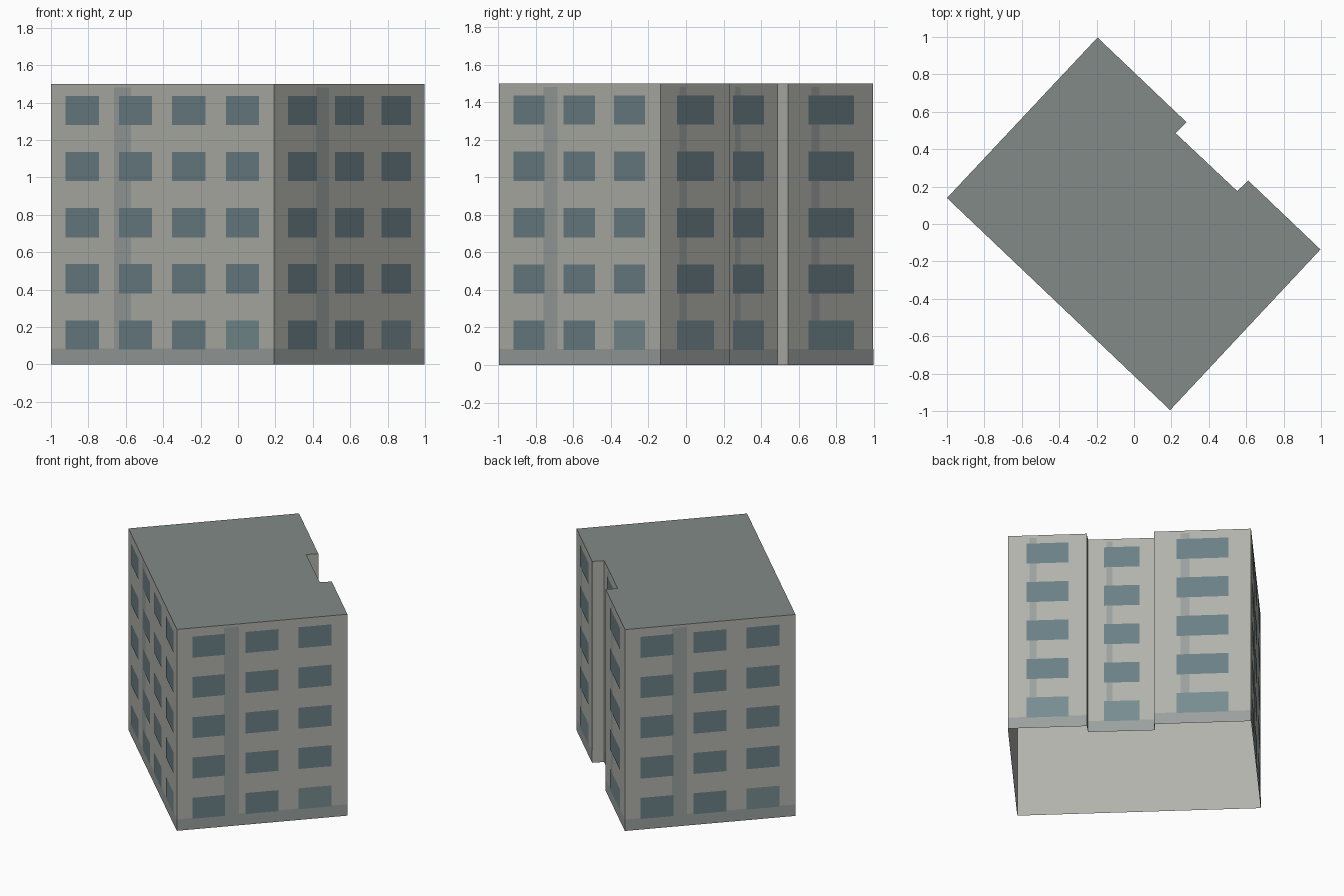
import bpy
from mathutils import Vector

if "Cube" in bpy.data.objects:
    bpy.data.objects.remove(bpy.data.objects["Cube"])

H = 1.5
# Footprint, counter-clockwise
FOOT = [(-1, .139), (.193, -.995), (.997, -.136), (.611, .232),
        (.552, .176), (.222, .486), (.281, .544), (-.195, .997)]

# Wall index -> (window spans, drain strip span) as fractions of wall length
LONG = ([(.067, .216), (.305, .454), (.544, .693), (.785, .933)], (.283, .359))
SIDE = ([(.09, .283), (.402, .595), (.713, .907)], (.277, .363))
BACK = ([(.235, .77)], (.275, .365))
FACADES = {0: LONG, 1: SIDE, 2: BACK, 4: BACK, 6: BACK, 7: SIDE}


def material(name, rgb):
    m = bpy.data.materials.new(name)
    m.diffuse_color = (*rgb, 1)
    m.use_nodes = True
    m.node_tree.nodes["Principled BSDF"].inputs["Base Color"].default_value = m.diffuse_color
    return m


def make(name, verts, faces, mat):
    me = bpy.data.meshes.new(name)
    me.from_pydata(verts, [], faces)
    me.materials.append(mat)
    me.update()
    ob = bpy.data.objects.new(name, me)
    bpy.context.collection.objects.link(ob)
    return ob


def panel(wall, u0, u1, z0, z1, lift):
    """Corners of a flat rectangle just proud of one wall."""
    a = Vector((*FOOT[wall], 0))
    d = Vector((*FOOT[(wall + 1) % len(FOOT)], 0)) - a
    out = Vector((d.y, -d.x, 0)).normalized() * lift
    return [a + d * u + out + Vector((0, 0, z))
            for u, z in ((u0, z0), (u1, z0), (u1, z1), (u0, z1))]


def make_panels(name, quads, mat):
    verts = [v for q in quads for v in q]
    faces = [tuple(range(i, i + 4)) for i in range(0, len(verts), 4)]
    return make(name, verts, faces, mat)


plaster = material("plaster", (.45, .45, .415))
roofing = material("roofing", (.225, .255, .24))
stone = material("stone", (.325, .355, .345))
glass = material("glass", (.145, .215, .24))
pale_glass = material("pale_glass", (.185, .265, .285))

# Outer walls, open underneath
n = len(FOOT)
low = [(x, y, 0) for x, y in FOOT]
top = [(x, y, H) for x, y in FOOT]
make("walls", low + top,
     [(i, (i + 1) % n, (i + 1) % n + n, i + n) for i in range(n)], plaster)

# Flat roof
make("roof", top, [tuple(range(n))], roofing)

# Plinth bands, drain strips and five rows of windows on each facade
plinth, strips, windows, entrances = [], [], [], []
for wall, (spans, strip) in FACADES.items():
    plinth.append(panel(wall, 0, 1, 0, .085, .001))
    strips.append(panel(wall, *strip, .085, 1.48, .001))
    for row in range(5):
        z = .08 + .3 * row
        for span in spans:
            # the last ground-floor opening is paler
            pale = row == 0 and span == spans[-1]
            (entrances if pale else windows).append(
                panel(wall, *span, z, z + .156, .002))

make_panels("plinth", plinth, stone)
make_panels("drain_strips", strips, stone)
make_panels("windows", windows, glass)
make_panels("entrance_windows", entrances, pale_glass)
